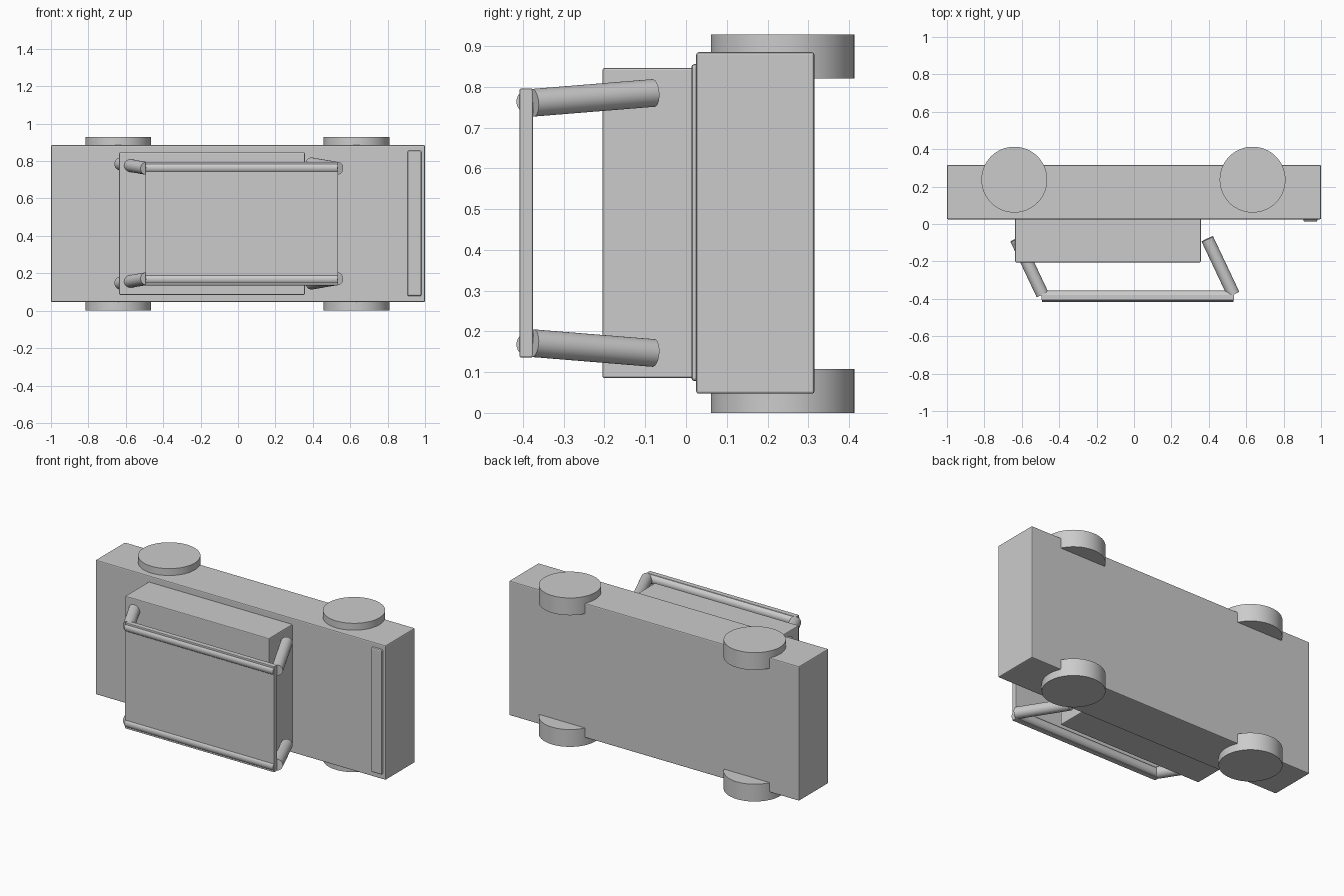
import bpy
import bmesh
from mathutils import Vector

cube = bpy.data.objects.get("Cube")
if cube:
    bpy.data.objects.remove(cube, do_unlink=True)

grey = bpy.data.materials.new("plain_grey")
grey.use_nodes = True
COLOUR = (0.6, 0.6, 0.6, 1)
grey.diffuse_color = COLOUR
grey.node_tree.nodes["Principled BSDF"].inputs["Base Color"].default_value = COLOUR


def finish(name, bm):
    mesh = bpy.data.meshes.new(name)
    bm.to_mesh(mesh)
    bm.free()
    mesh.materials.append(grey)
    obj = bpy.data.objects.new(name, mesh)
    bpy.context.collection.objects.link(obj)
    return obj


def box(name, low, high, bevel):
    """Box between two corners with slightly softened edges."""
    low, high = Vector(low), Vector(high)
    bm = bmesh.new()
    bmesh.ops.create_cube(bm, size=1)
    bmesh.ops.scale(bm, vec=high - low, verts=bm.verts)
    bmesh.ops.translate(bm, vec=(low + high) / 2, verts=bm.verts)
    obj = finish(name, bm)
    mod = obj.modifiers.new("soft_edges", "BEVEL")
    mod.width = bevel
    mod.segments = 2
    return obj


def rod(name, start, end, radius, sides=48):
    """Capped cylinder between two points with a smooth side."""
    start, end = Vector(start), Vector(end)
    axis = end - start
    bm = bmesh.new()
    bmesh.ops.create_cone(bm, cap_ends=True, segments=sides,
                          radius1=radius, radius2=radius, depth=axis.length)
    bmesh.ops.rotate(bm, verts=bm.verts,
                     matrix=Vector((0, 0, 1)).rotation_difference(axis).to_matrix())
    bmesh.ops.translate(bm, vec=(start + end) / 2, verts=bm.verts)
    for face in bm.faces:
        face.smooth = len(face.verts) == 4
    return finish(name, bm)


# Main body, cabin and end strip; the vehicle lies on its side
box("body", (-1, 0.025, 0.047), (1, 0.315, 0.885), 0.006)
box("cabin", (-0.635, -0.205, 0.085), (0.357, 0.03, 0.846), 0.005)
box("end_strip", (0.906, 0.013, 0.078), (0.981, 0.04, 0.856), 0.008)

# Wheels at the four corners
for end, x in (("rear", -0.64), ("front", 0.634)):
    for side, z in (("lower", 0), ("upper", 0.82)):
        rod(f"{end}_{side}_wheel", (x, 0.237, z), (x, 0.237, z + 0.108), 0.176, 64)

# Raised panel with rounded rails near its two long edges
box("raised_panel", (-0.495, -0.408, 0.136), (0.535, -0.376, 0.796), 0.003)
MIDDLE = 0.466
for side, sign in (("lower", -1), ("upper", 1)):
    z = MIDDLE + sign * 0.298
    rod(f"{side}_rail", (-0.492, -0.386, z), (0.532, -0.386, z), 0.03)
    # Slanted struts carrying the panel
    for end, shift in (("rear", 0), ("front", 1.022)):
        rod(f"{end}_{side}_strut",
            (-0.63 + shift, -0.08, MIDDLE + sign * 0.319),
            (-0.49 + shift, -0.376, MIDDLE + sign * 0.295), 0.034)
